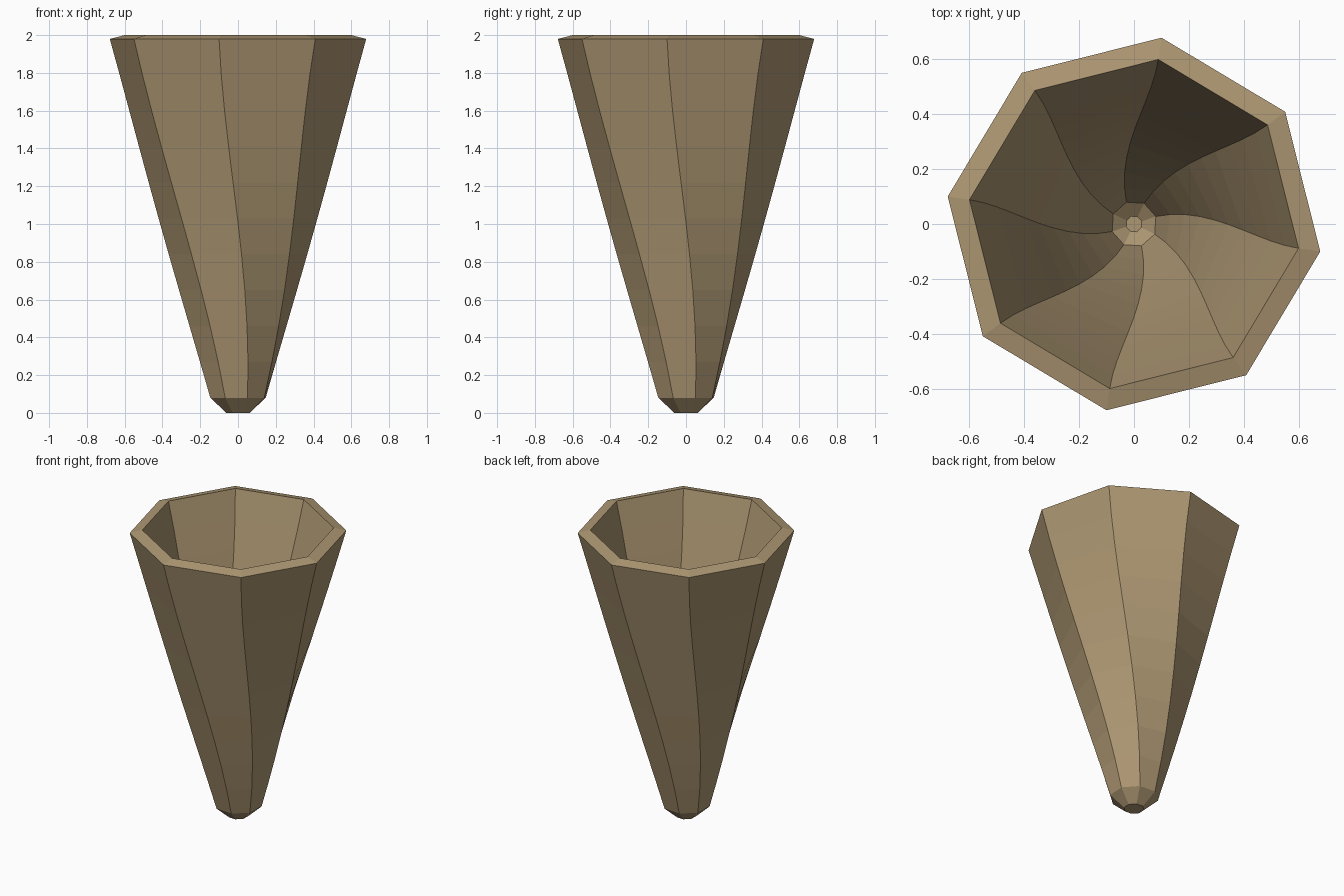
import bpy, bmesh, math

if "Cube" in bpy.data.objects:
    bpy.data.objects.remove(bpy.data.objects["Cube"])

SIDES, STEPS = 8, 10


def twist(t):
    # eased twist from base (t = 0) to rim (t = 1)
    return math.radians(19 - 27.4 * math.sin(t * math.pi / 2))


def wall(r0, z0, r1, z1):
    # rings (radius, height, angle) of a twisted tapering wall
    return [(r0 + (r1 - r0) * i / STEPS, z0 + (z1 - z0) * i / STEPS, twist(i / STEPS))
            for i in range(STEPS + 1)]


# outer foot and wall, over the rim, then down the inner wall to the floor
rings = [(0.065, 0.0, twist(0))]
rings += wall(0.155, 0.08, 0.686, 1.98)
rings += reversed(wall(0.084, 0.12, 0.606, 2.0))
rings += [(0.03, 0.08, twist(0))]

bm = bmesh.new()
loops = []
for r, z, a in rings:
    loops.append([bm.verts.new((r * math.cos(a + k * math.tau / SIDES),
                                r * math.sin(a + k * math.tau / SIDES), z))
                  for k in range(SIDES)])
for lo, hi in zip(loops, loops[1:]):
    for k in range(SIDES):
        n = (k + 1) % SIDES
        bm.faces.new((lo[k], lo[n], hi[n], hi[k]))

# underside and inside floor
bm.faces.new(list(reversed(loops[0])))
bm.faces.new(loops[-1])
bmesh.ops.recalc_face_normals(bm, faces=bm.faces[:])

mesh = bpy.data.meshes.new("twisted_cone_cup")
bm.to_mesh(mesh)
bm.free()
cup = bpy.data.objects.new("twisted_cone_cup", mesh)
bpy.context.collection.objects.link(cup)

# tan surface
mat = bpy.data.materials.new("tan")
mat.diffuse_color = (0.42, 0.31, 0.17, 1)
mat.use_nodes = True
mat.node_tree.nodes["Principled BSDF"].inputs["Base Color"].default_value = mat.diffuse_color
mesh.materials.append(mat)
